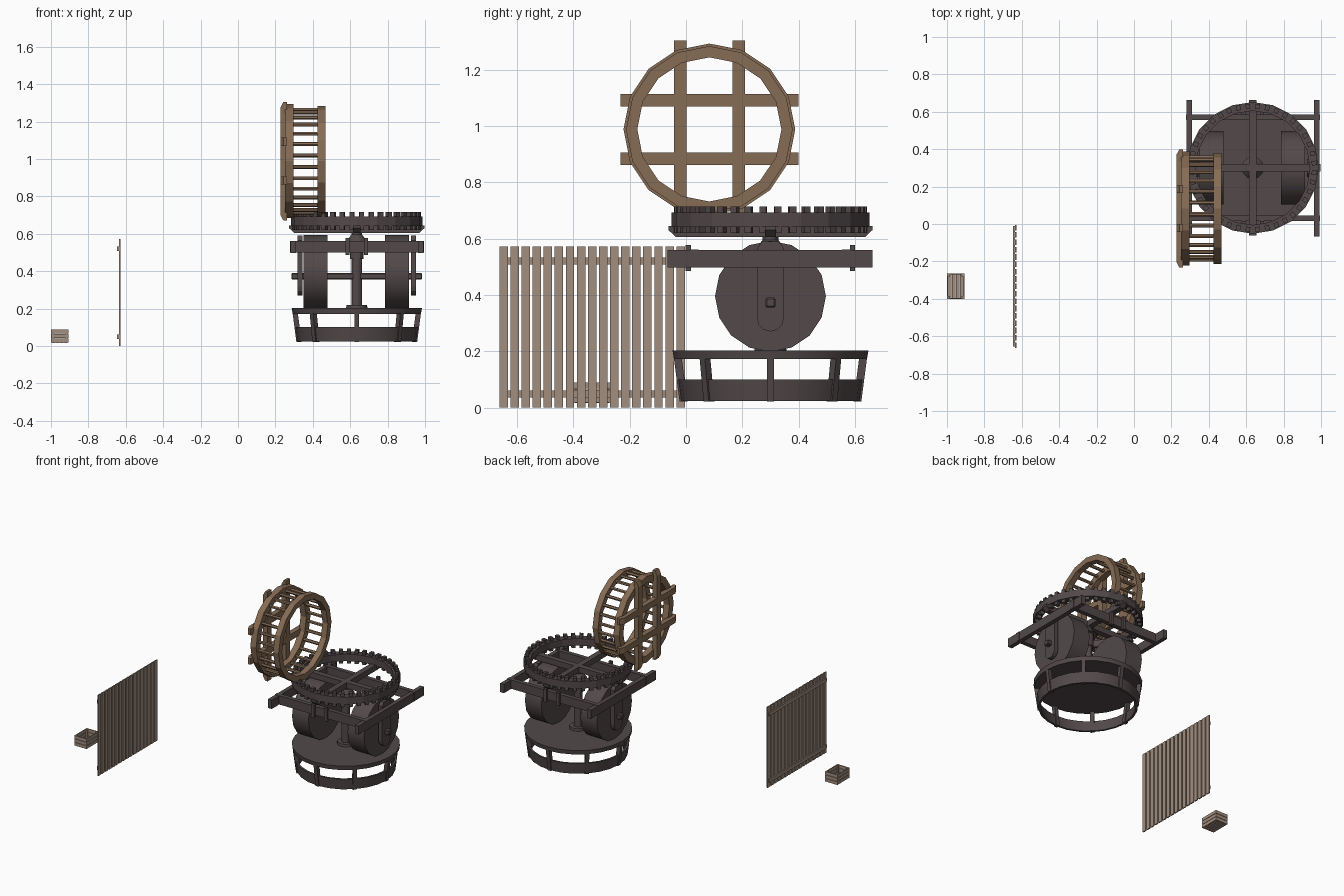
import bpy, bmesh
from math import sin, cos, pi, radians
from mathutils import Vector, Matrix

if "Cube" in bpy.data.objects:
    bpy.data.objects.remove(bpy.data.objects["Cube"])


def material(name, rgb):
    m = bpy.data.materials.new(name)
    m.diffuse_color = (*rgb, 1)
    m.use_nodes = True
    m.node_tree.nodes["Principled BSDF"].inputs["Base Color"].default_value = m.diffuse_color
    return m


DARK = material("dark_timber", (0.085, 0.066, 0.068))
WOOD = material("warm_wood", (0.24, 0.15, 0.09))
PALE = material("weathered_wood", (0.36, 0.27, 0.21))


def finish(name, bm, mat, smooth=False):
    bmesh.ops.recalc_face_normals(bm, faces=bm.faces)
    me = bpy.data.meshes.new(name)
    bm.to_mesh(me)
    bm.free()
    me.materials.append(mat)
    ob = bpy.data.objects.new(name, me)
    bpy.context.collection.objects.link(ob)
    if smooth:
        bpy.ops.object.select_all(action='DESELECT')
        ob.select_set(True)
        bpy.context.view_layer.objects.active = ob
        bpy.ops.object.shade_smooth_by_angle(angle=radians(30))
    return ob


def add_box(bm, x, y, z, m=Matrix()):
    """Box from (min, max) pairs."""
    c = [(a[0] + a[1]) / 2 for a in (x, y, z)]
    s = [a[1] - a[0] for a in (x, y, z)]
    bmesh.ops.create_cube(bm, size=1, matrix=m @ Matrix.Translation(c) @ Matrix.Diagonal((*s, 1)))


def add_prism(bm, pts, vec):
    """Polygon extruded along a vector."""
    f = bm.faces.new([bm.verts.new(p) for p in pts])
    r = bmesh.ops.extrude_face_region(bm, geom=[f])
    bmesh.ops.translate(bm, vec=vec, verts=[v for v in r['geom'] if isinstance(v, bmesh.types.BMVert)])
    bm.faces.new([v for v in f.verts]) if not f.is_valid else None


def add_lathe(bm, profile, n, m=Matrix()):
    """Closed (radius, height) profile turned round z."""
    rings = [[bm.verts.new(m @ Vector((r * cos(2 * pi * i / n), r * sin(2 * pi * i / n), z)))
              for i in range(n)] for r, z in profile]
    for a, b in zip(rings, rings[1:] + rings[:1]):
        for i in range(n):
            j = (i + 1) % n
            bm.faces.new((a[i], a[j], b[j], b[i]))


def add_cyl(bm, r1, r2, depth, n, m):
    bmesh.ops.create_cone(bm, cap_ends=True, segments=n, radius1=r1, radius2=r2, depth=depth, matrix=m)


CX, CY = 0.635, 0.30
MILL = Matrix.Translation((CX, CY, 0))
TO_X = Matrix.Rotation(pi / 2, 4, 'Y')          # z axis turned to +x

# ---- basin: table disc, tapered lower hoop, slanted posts
bm = bmesh.new()
add_cyl(bm, 0.343, 0.348, 0.03, 24, MILL @ Matrix.Translation((0, 0, 0.187)))
finish("basin_table", bm, DARK, True)

bm = bmesh.new()
add_lathe(bm, [(0.318, 0.024), (0.328, 0.10), (0.314, 0.10), (0.304, 0.024)], 24, MILL)
finish("basin_hoop", bm, DARK, True)

bm = bmesh.new()
for i in range(8):
    m = MILL @ Matrix.Rotation(i * pi / 4, 4, 'Z')
    w = 0.013
    add_prism(bm, [m @ Vector(p) for p in ((0.295, -w, 0.022), (0.323, -w, 0.022),
                                           (0.343, -w, 0.175), (0.315, -w, 0.175))],
              m.to_3x3() @ Vector((0, 2 * w, 0)))
finish("basin_posts", bm, DARK)

# ---- edge-running stones and their axle
for name, x in (("left_stone", 0.415), ("right_stone", 0.85)):
    bm = bmesh.new()
    add_cyl(bm, 0.197, 0.197, 0.128, 16, Matrix.Translation((x, CY, 0.395)) @ TO_X)
    finish(name, bm, DARK, True)

bm = bmesh.new()
add_box(bm, (0.285, 0.985), (CY - 0.018, CY + 0.018), (0.355, 0.39))
bmesh.ops.bevel(bm, geom=bm.edges[:], offset=0.005, segments=1, affect='EDGES')
finish("axle", bm, DARK)

# ---- round-ended hanger plates beside the stones
for name, x in (("left_hanger", 0.318), ("right_hanger", 0.925)):
    bm = bmesh.new()
    pts = [(x, CY + 0.048 * cos(a * pi / 6), 0.318 + 0.048 * sin(a * pi / 6)) for a in range(6, 13)]
    pts += [(x, CY + 0.048, 0.565), (x, CY + 0.03, 0.59), (x, CY - 0.03, 0.59), (x, CY - 0.048, 0.565)]
    add_prism(bm, pts, (0.028, 0, 0))
    finish(name, bm, DARK)

# ---- upright shaft with foot plate and collar
bm = bmesh.new()
add_cyl(bm, 0.028, 0.028, 0.44, 12, MILL @ Matrix.Translation((0, 0, 0.42)))
add_cyl(bm, 0.057, 0.055, 0.02, 12, MILL @ Matrix.Translation((0, 0, 0.21)))
add_cyl(bm, 0.036, 0.036, 0.09, 12, MILL @ Matrix.Translation((0, 0, 0.51)))
add_cyl(bm, 0.06, 0.028, 0.04, 12, MILL @ Matrix.Translation((0, 0, 0.575)))
finish("upright_shaft", bm, DARK, True)

# ---- square timber frame with strap pins
bm = bmesh.new()
for x in ((0.28, 0.31), (0.962, 0.992)):
    add_box(bm, x, (-0.066, 0.663), (0.498, 0.56))
for y in ((0.015, 0.045), (0.555, 0.585)):
    add_box(bm, (0.278, 0.994), y, (0.50, 0.562))
finish("frame_beams", bm, DARK)

bm = bmesh.new()
for x in (0.585, 0.685):
    for y in (0.008, 0.592):
        add_box(bm, (x - 0.011, x + 0.011), (y - 0.009, y + 0.009), (0.485, 0.577))
finish("strap_pins", bm, DARK)

# ---- crown wheel: rim, crossed spokes, upright cogs
bm = bmesh.new()
add_lathe(bm, [(0.352, 0.642), (0.352, 0.692), (0.305, 0.692), (0.305, 0.642)], 20, MILL)
finish("crown_rim", bm, DARK)

bm = bmesh.new()
for turn in (0, pi / 2):
    m = MILL @ Matrix.Rotation(turn, 4, 'Z')
    add_prism(bm, [m @ Vector(p) for p in ((-0.335, -0.02, 0.605), (0.335, -0.02, 0.605), (0.362, -0.02, 0.63),
                                           (0.362, -0.02, 0.645), (-0.362, -0.02, 0.645), (-0.362, -0.02, 0.63))],
              m.to_3x3() @ Vector((0, 0.04, 0)))
finish("crown_spokes", bm, DARK)

bm = bmesh.new()
for i in range(40):
    m = MILL @ Matrix.Rotation(2 * pi * (i + 0.5) / 40, 4, 'Z')
    add_box(bm, (0.316, 0.343), (-0.012, 0.012), (0.62, 0.715), m)
finish("crown_cogs", bm, DARK)

# ---- lantern wheel: two rims, bars, crossed back beams
WY, WZ = 0.083, 0.988
WHEEL = Matrix.Translation((0, WY, WZ)) @ TO_X
for name, x0, x1, ri, ro in (("lantern_back_rim", 0.252, 0.297, 0.258, 0.305),
                             ("lantern_front_rim", 0.425, 0.467, 0.256, 0.296)):
    bm = bmesh.new()
    add_lathe(bm, [(ro, x0), (ro, x1), (ri, x1), (ri, x0)], 16, WHEEL)
    finish(name, bm, WOOD)

bm = bmesh.new()
for i in range(28):
    m = WHEEL @ Matrix.Rotation(2 * pi * (i + 0.5) / 28, 4, 'Z')
    add_cyl(bm, 0.011, 0.011, 0.15, 6, m @ Matrix.Translation((0.276, 0, 0.361)))
finish("lantern_bars", bm, WOOD)

bm = bmesh.new()
for turn in (0, pi / 2):
    m = WHEEL @ Matrix.Rotation(turn, 4, 'Z')
    for off in (-0.104, 0.104):
        a = off - 0.022
        add_prism(bm, [m @ Vector(p) for p in ((-0.285, a, 0.226), (0.285, a, 0.226), (0.316, a, 0.242),
                                               (0.316, a, 0.262), (-0.316, a, 0.262), (-0.316, a, 0.242))],
                  m.to_3x3() @ Vector((0, 0.044, 0)))
finish("lantern_beams", bm, WOOD)

# ---- slatted fence panel
bm = bmesh.new()
for i in range(17):
    y = -0.663 + i * 0.0393
    add_box(bm, (-0.637, -0.629), (y, y + 0.03), (0, 0.572))
finish("fence_slats", bm, PALE)

bm = bmesh.new()
for z in (0.036, 0.508):
    add_box(bm, (-0.646, -0.637), (-0.655, -0.012), (z, z + 0.025))
finish("fence_rails", bm, PALE)

# ---- small open slatted crate
bm = bmesh.new()
X0, X1, Y0, Y1, T = -1.0, -0.905, -0.402, -0.265, 0.006
for i in range(4):                               # floor boards
    x = X0 + T + i * 0.0212
    add_box(bm, (x, x + 0.0195), (Y0 + T, Y1 - T), (0.016, 0.022))
for i in range(3):                               # side and end boards
    z = (0.018 + i * 0.0245, 0.04 + i * 0.0245)
    for x in (X0, X1 - T):
        add_box(bm, (x, x + T), (Y0, Y1), z)
    for y in (Y0, Y1 - T):
        add_box(bm, (X0 + T, X1 - T), (y, y + T), z)
for x in (X0 + T, X1 - T - 0.01):                # corner posts
    for y in (Y0 + T, Y1 - T - 0.01):
        add_box(bm, (x, x + 0.01), (y, y + 0.01), (0.022, 0.088))
finish("crate", bm, PALE)
